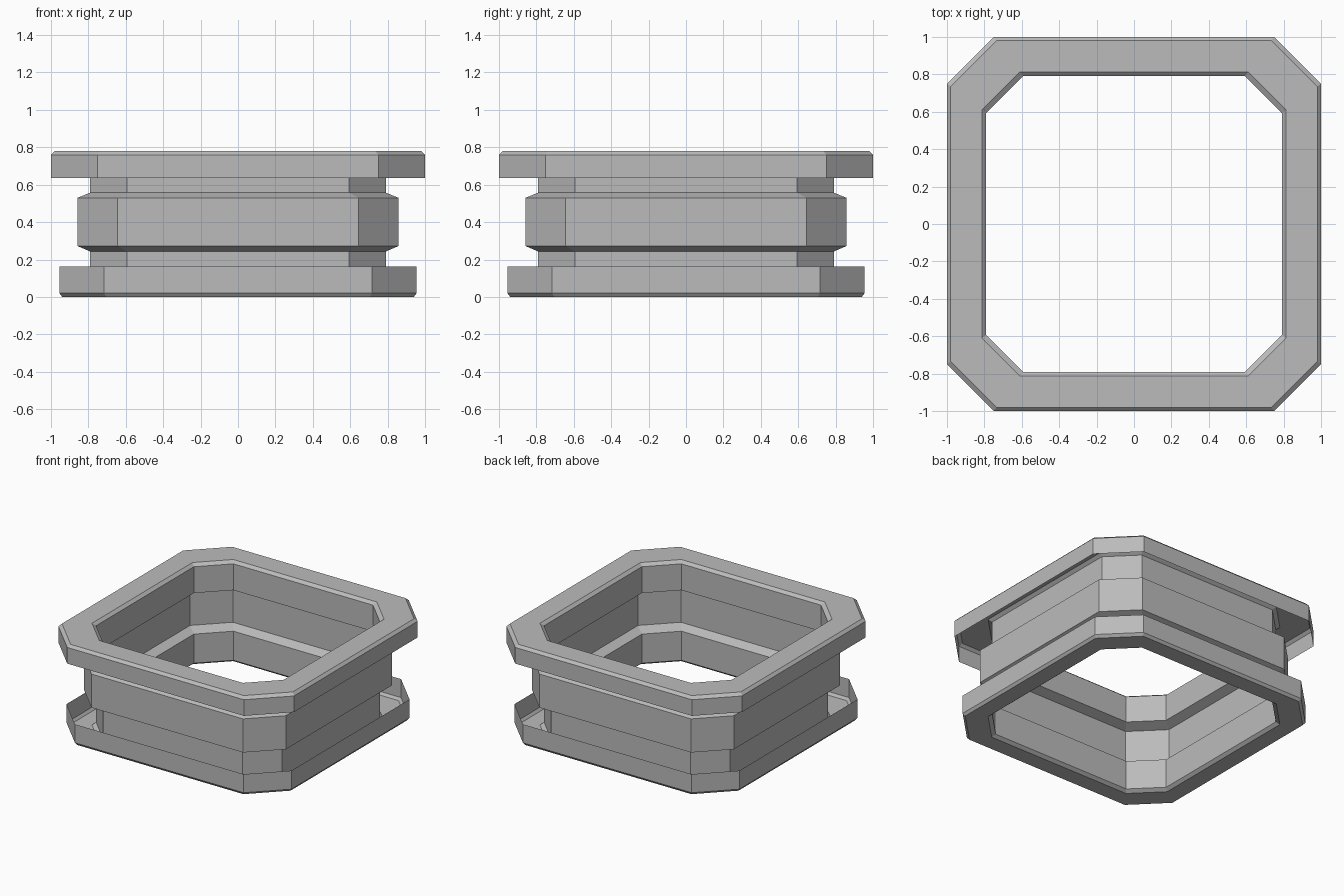
import bpy

cube = bpy.data.objects.get("Cube")
if cube:
    bpy.data.objects.remove(cube, do_unlink=True)

# Single grey material
grey = bpy.data.materials.new("plain grey")
grey.use_nodes = True
colour = (0.5, 0.5, 0.5, 1)
grey.diffuse_color = colour
grey.node_tree.nodes["Principled BSDF"].inputs["Base Color"].default_value = colour

CORNER = 0.75  # where the cut corner starts, as a share of the half width


def octagon(r, z):
    c = r * CORNER
    return [(r, -c, z), (r, c, z), (c, r, z), (-c, r, z),
            (-r, c, z), (-r, -c, z), (-c, -r, z), (c, -r, z)]


def octagonal_shell(name, profile):
    """Thin open shell through octagonal rings; profile runs bottom to top."""
    verts = [p for r, z in profile for p in octagon(r, z)]
    faces = []
    for ring in range(len(profile) - 1):
        a, b = ring * 8, ring * 8 + 8
        for i in range(8):
            j = (i + 1) % 8
            faces.append((a + i, a + j, b + j, b + i))
    mesh = bpy.data.meshes.new(name)
    mesh.from_pydata(verts, [], faces)
    mesh.materials.append(grey)
    obj = bpy.data.objects.new(name, mesh)
    bpy.context.collection.objects.link(obj)
    return obj


NECK = 0.79

# Lower flange: an upturned lip, open above
octagonal_shell("lower_flange", [
    (NECK, 0.02), (0.813, 0), (0.94, 0), (0.955, 0.02), (0.955, 0.162)][::-1])

# Wall with a bevelled outward band around the middle
octagonal_shell("wall", [
    (NECK, 0.02), (NECK, 0.243), (0.858, 0.272),
    (0.858, 0.53), (NECK, 0.558), (NECK, 0.76)])

# Upper flange: a wider downturned lip, open below
octagonal_shell("upper_flange", [
    (1.0, 0.636), (1.0, 0.76), (0.98, 0.78), (0.813, 0.78), (NECK, 0.76)])
